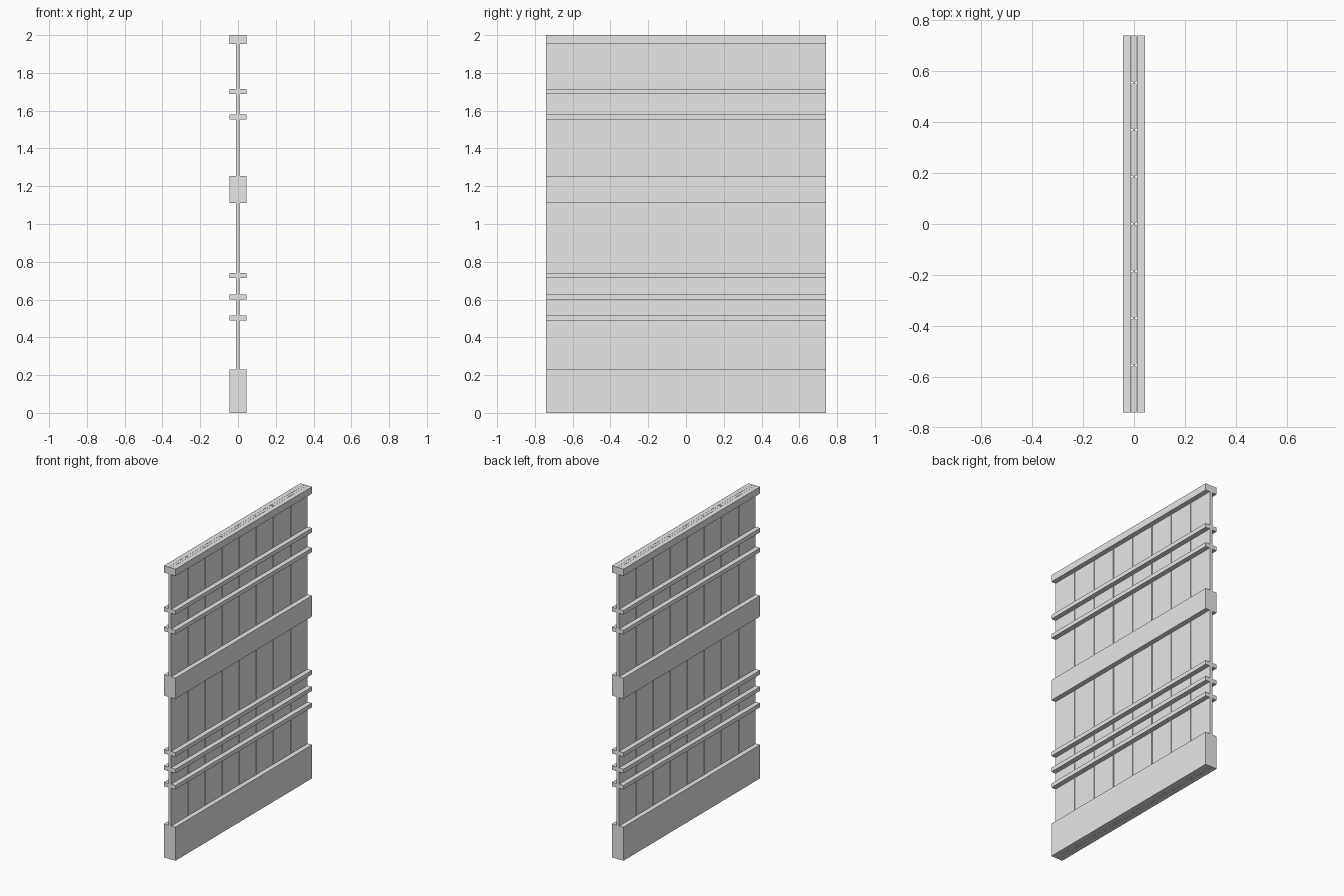
import bpy

cube = bpy.data.objects.get("Cube")
if cube:
    bpy.data.objects.remove(cube, do_unlink=True)

grey = bpy.data.materials.new("plain_grey")
grey.use_nodes = True
colour = (0.8, 0.8, 0.8, 1)
grey.diffuse_color = colour
grey.node_tree.nodes["Principled BSDF"].inputs["Base Color"].default_value = colour


def box(name, x, y, z):
    """Box spanning the given (low, high) range on each axis."""
    bpy.ops.mesh.primitive_cube_add(size=1)
    ob = bpy.context.object
    ob.name = name
    spans = (x, y, z)
    ob.location = [(lo + hi) / 2 for lo, hi in spans]
    ob.scale = [hi - lo for lo, hi in spans]
    bpy.ops.object.transform_apply(location=True, rotation=False, scale=True)
    ob.data.materials.append(grey)
    return ob


HALF_WIDTH, HEIGHT = 0.74, 2.0
PLANKS, GAP = 8, 0.006
BOARD = 0.01
pitch = 2 * HALF_WIDTH / PLANKS

# Upright planks, with a thin tongue closing each gap
for i in range(PLANKS):
    lo = -HALF_WIDTH + i * pitch
    left = lo + (GAP / 2 if i else 0)
    right = lo + pitch - (GAP / 2 if i < PLANKS - 1 else 0)
    box(f"plank_{i + 1}", (-BOARD, BOARD), (left, right), (0, HEIGHT))
    if i:
        box(f"tongue_{i}", (-0.003, 0.003), (lo - GAP / 2, lo + GAP / 2), (0, HEIGHT))

# Horizontal rails, mirrored on both faces of the wall
rails = {
    "skirting_board": (0, 0.23),
    "lower_batten_1": (0.488, 0.516),
    "lower_batten_2": (0.6, 0.628),
    "lower_batten_3": (0.713, 0.741),
    "middle_rail": (1.11, 1.253),
    "upper_batten_1": (1.552, 1.58),
    "upper_batten_2": (1.688, 1.716),
    "top_rail": (1.953, HEIGHT),
}
for name, z in rails.items():
    rail = box(name, (0.011, 0.044), (-HALF_WIDTH, HALF_WIDTH), z)
    mirror = rail.modifiers.new("both_sides", 'MIRROR')
    mirror.use_axis = (True, False, False)
    mirror.use_clip = False
